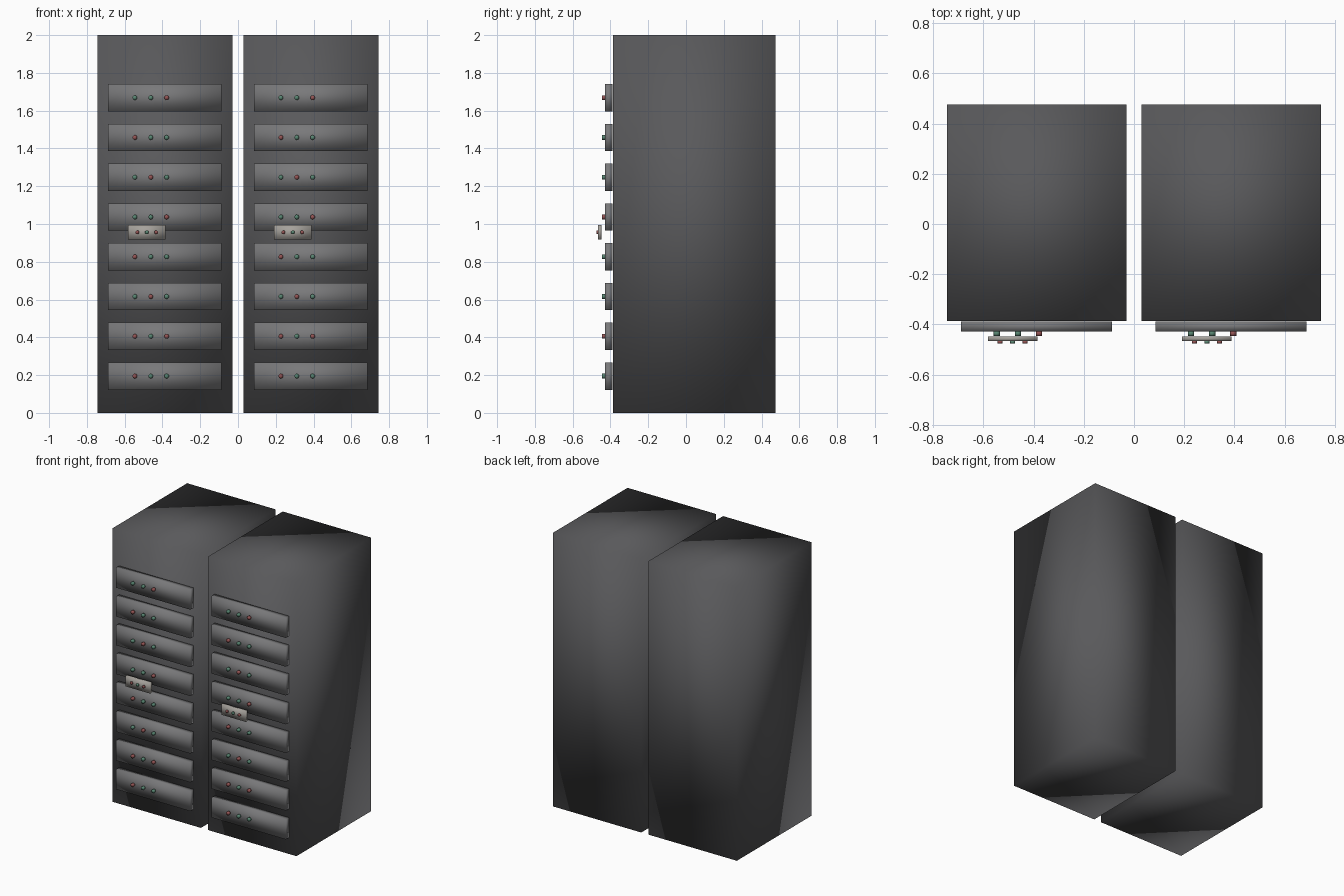
import bpy
import math

if "Cube" in bpy.data.objects:
    bpy.data.objects.remove(bpy.data.objects["Cube"])


def material(name, rgb):
    m = bpy.data.materials.new(name)
    m.diffuse_color = (*rgb, 1)
    m.use_nodes = True
    m.node_tree.nodes["Principled BSDF"].inputs["Base Color"].default_value = m.diffuse_color
    return m


CABINET = material("dark_grey", (0.10, 0.10, 0.105))
PANEL = material("mid_grey", (0.19, 0.19, 0.195))
PLATE = material("warm_grey", (0.38, 0.36, 0.33))
COLOURS = {"r": material("red", (0.30, 0.09, 0.09)),
           "g": material("green", (0.10, 0.24, 0.17))}


def finish(name, mat):
    o = bpy.context.object
    o.name = name
    o.data.materials.append(mat)
    return o


def box(name, x, y, z, mat):
    """Soft-shaded box from (min, max) ranges."""
    bpy.ops.mesh.primitive_cube_add(size=1, location=[sum(r) / 2 for r in (x, y, z)])
    o = finish(name, mat)
    o.scale = [r[1] - r[0] for r in (x, y, z)]
    bpy.ops.object.transform_apply(location=False, rotation=False, scale=True)
    bpy.ops.object.shade_smooth()


def lamp(name, x, y, z, radius, mat):
    """Short round lamp pointing forwards, y = (front, back)."""
    bpy.ops.mesh.primitive_cylinder_add(
        vertices=16, radius=radius, depth=y[1] - y[0],
        location=(x, sum(y) / 2, z), rotation=(math.pi / 2, 0, 0))
    finish(name, mat)
    bpy.ops.object.shade_smooth()


# Lamp colours for each drawer panel, bottom to top
ROWS = ["rgg", "rgr", "grg", "rgg", "ggr", "grg", "rgg", "ggr"]

for side, dx in (("left", 0.0), ("right", 0.773)):
    # Cabinet body
    box(f"{side}_cabinet", (-0.744 + dx, -0.029 + dx), (-0.387, 0.475), (0, 2), CABINET)

    # Drawer panels with three indicator lamps each
    for i, row in enumerate(ROWS):
        z = 0.195 + 0.2105 * i
        box(f"{side}_panel_{i + 1}", (-0.688 + dx, -0.087 + dx),
            (-0.428, -0.389), (z - 0.0725, z + 0.0725), PANEL)
        for j, c in enumerate(row):
            lamp(f"{side}_panel_{i + 1}_lamp_{j + 1}", -0.546 + 0.084 * j + dx,
                 (-0.445, -0.427), z, 0.0125, COLOURS[c])

    # Small control plate with its own lamps
    box(f"{side}_control_plate", (-0.582 + dx, -0.384 + dx),
        (-0.466, -0.447), (0.917, 0.995), PLATE)
    for j, c in enumerate("rgr"):
        lamp(f"{side}_control_lamp_{j + 1}", -0.533 + 0.05 * j + dx,
             (-0.475, -0.465), 0.956, 0.010, COLOURS[c])
